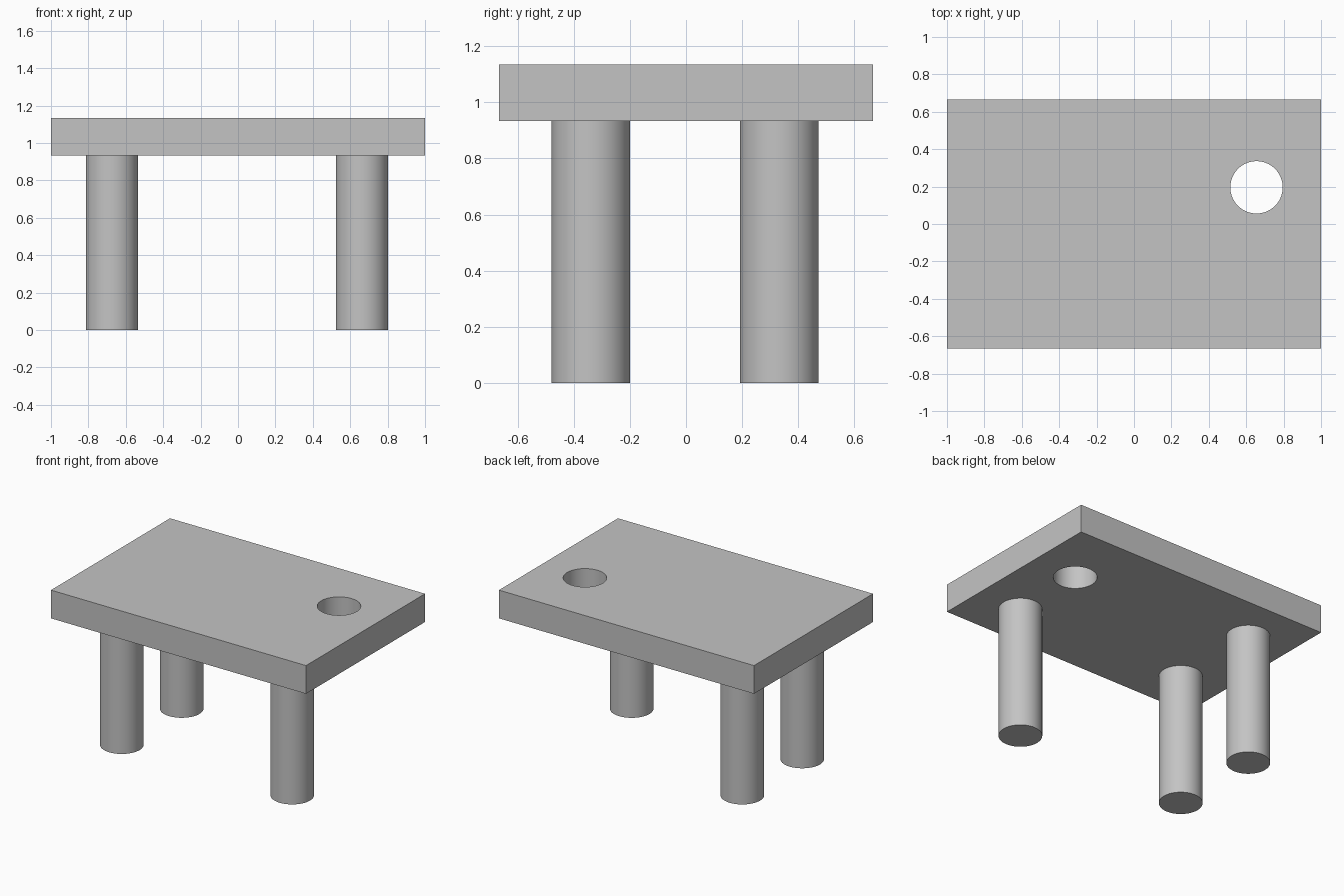
import bpy

default = bpy.data.objects.get("Cube")
if default:
    bpy.data.objects.remove(default, do_unlink=True)

LENGTH, DEPTH, HEIGHT, THICKNESS = 2.0, 1.333, 1.134, 0.2
RADIUS = 0.14
LEG_HEIGHT = HEIGHT - THICKNESS

grey = bpy.data.materials.new("plain_grey")
grey.use_nodes = True
grey.diffuse_color = (0.55, 0.55, 0.55, 1)
grey.node_tree.nodes["Principled BSDF"].inputs["Base Color"].default_value = grey.diffuse_color


def cylinder(name, x, y, z, radius, depth):
    bpy.ops.mesh.primitive_cylinder_add(vertices=64, radius=radius, depth=depth, location=(x, y, z))
    obj = bpy.context.object
    obj.name = name
    obj.data.materials.append(grey)
    bpy.ops.object.shade_smooth_by_angle()
    return obj


# Three legs, with the back left corner left open
legs = {
    "front_left_leg": (0.663, -0.339),
    "front_right_leg": (-0.674, -0.339),
    "back_right_leg": (-0.674, 0.332),
}
for name, (x, y) in legs.items():
    cylinder(name, x, y, LEG_HEIGHT / 2, RADIUS, LEG_HEIGHT)

# Table top slab
slab_z = LEG_HEIGHT + THICKNESS / 2
bpy.ops.mesh.primitive_cube_add(size=1, location=(0, 0, slab_z))
top = bpy.context.object
top.name = "table_top"
top.scale = (LENGTH, DEPTH, THICKNESS)
bpy.ops.object.transform_apply(location=False, rotation=False, scale=True)
top.data.materials.append(grey)

# Round hole through the slab
cutter = cylinder("hole_cutter", 0.655, 0.196, slab_z, RADIUS, THICKNESS * 2)
cutter.hide_render = True
bpy.ops.object.select_all(action="DESELECT")
top.select_set(True)
bpy.context.view_layer.objects.active = top
hole = top.modifiers.new("hole", "BOOLEAN")
hole.operation = "DIFFERENCE"
hole.solver = "EXACT"
hole.object = cutter
bpy.ops.object.modifier_apply(modifier=hole.name)
bpy.data.objects.remove(cutter, do_unlink=True)
bpy.ops.object.shade_smooth_by_angle()
